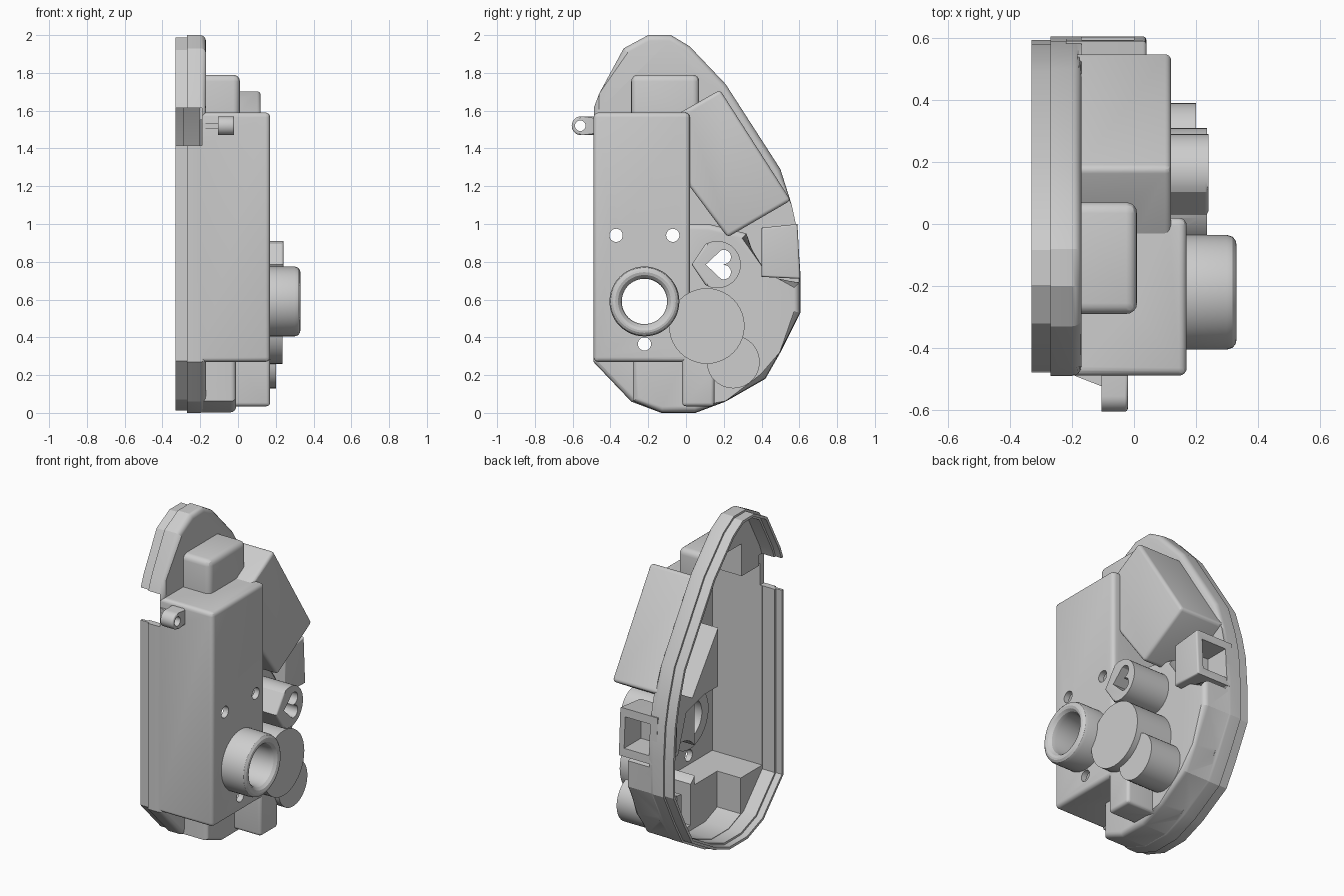
import bpy, bmesh, math
from mathutils import Vector

if "Cube" in bpy.data.objects:
    bpy.data.objects.remove(bpy.data.objects["Cube"])

grey = bpy.data.materials.new("moulded grey")
grey.use_nodes = True
colour = (0.61, 0.61, 0.61, 1)
grey.diffuse_color = colour
grey.node_tree.nodes["Principled BSDF"].inputs["Base Color"].default_value = colour


def make(name, bm):
    bmesh.ops.remove_doubles(bm, verts=bm.verts, dist=1e-5)
    bmesh.ops.recalc_face_normals(bm, faces=bm.faces)
    mesh = bpy.data.meshes.new(name)
    bm.to_mesh(mesh)
    bm.free()
    mesh.materials.append(grey)
    ob = bpy.data.objects.new(name, mesh)
    bpy.context.collection.objects.link(ob)
    return ob


def prism(name, pts, x0, x1, bevel=0, sides=False):
    """Extrude a (y, z) outline along x; round the outer end and optionally the corners."""
    bm = bmesh.new()
    near = [bm.verts.new((x0, y, z)) for y, z in pts]
    far = [bm.verts.new((x1, y, z)) for y, z in pts]
    bm.faces.new(near[::-1])
    bm.faces.new(far)
    for i in range(len(pts)):
        bm.faces.new((near[i - 1], near[i], far[i], far[i - 1]))
    if bevel:
        edges = [e for e in bm.edges
                 if all(abs(v.co.x - x1) < 1e-5 for v in e.verts)
                 or (sides and abs(e.verts[0].co.x - e.verts[1].co.x) > 1e-4)]
        bmesh.ops.bevel(bm, geom=edges, offset=bevel, segments=4, profile=0.5,
                        affect='EDGES', clamp_overlap=True)
    return make(name, bm)


def inset(pts, d):
    """Offset an outline inwards with mitred corners."""
    n = len(pts)
    p = [Vector(q) for q in pts]
    area = sum(p[i].cross(p[(i + 1) % n]) for i in range(n))
    s = 1 if area > 0 else -1
    out = []
    for i in range(n):
        a = (p[i] - p[i - 1]).normalized()
        b = (p[(i + 1) % n] - p[i]).normalized()
        na, nb = Vector((-a.y, a.x)) * s, Vector((-b.y, b.x)) * s
        out.append(p[i] + (na + nb) * d / (1 + na.dot(nb)))
    return out


def arc(cy, cz, r, a0=0, a1=360, n=40):
    full = a1 - a0 == 360
    steps = [math.radians(a0 + (a1 - a0) * i / n) for i in range(n if full else n + 1)]
    return [(cy + r * math.cos(a), cz + r * math.sin(a)) for a in steps]


def rect(y0, z0, y1, z1):
    return [(y0, z0), (y1, z0), (y1, z1), (y0, z1)]


def volume(mesh):
    bm = bmesh.new()
    bm.from_mesh(mesh)
    v = bm.calc_volume(signed=True)
    bm.free()
    return v


def boolean(target, tool, op):
    """Combine two solids, taking the first solver whose volume is plausible."""
    before = volume(target.data)
    size = abs(volume(tool.data))
    for solver in ('MANIFOLD', 'EXACT', 'FLOAT'):
        mod = target.modifiers.new("bool", 'BOOLEAN')
        mod.operation, mod.solver, mod.object = op, solver, tool
        bpy.context.view_layer.update()
        graph = bpy.context.evaluated_depsgraph_get()
        mesh = bpy.data.meshes.new_from_object(target.evaluated_get(graph))
        target.modifiers.remove(mod)
        change = (volume(mesh) - before) * (1 if op == 'UNION' else -1)
        if len(mesh.polygons) and 1e-7 < change < size * 1.01:
            target.data = mesh
            break
    bpy.data.objects.remove(tool)


def smooth(ob):
    bpy.ops.object.select_all(action='DESELECT')
    ob.select_set(True)
    bpy.context.view_layer.objects.active = ob
    bpy.ops.object.shade_smooth_by_angle(angle=math.radians(25))


# Outlines in (y, z)
rim = [(-0.49, 0.27), (-0.29, 0.06), (-0.13, 0), (0.05, 0), (0.21, 0.06), (0.42, 0.18),
       (0.5, 0.32), (0.605, 0.53), (0.605, 0.75), (0.59, 0.96), (0.56, 1.1), (0.5, 1.29),
       (0.21, 1.74), (0.02, 1.94), (-0.08, 2), (-0.2, 2), (-0.33, 1.93), (-0.46, 1.69),
       (-0.49, 1.61)]
lower = [(-0.28, 0.5), (-0.28, 0.062), (-0.13, 0.003), (0.05, 0.003), (0.21, 0.063),
         (0.418, 0.183), (0.497, 0.322), (0.602, 0.531), (0.602, 0.69), (0.4, 0.72),
         (0.32, 0.95), (0.12, 1), (-0.1, 1)]
angled = [(-0.1, 1.36), (0.22, 0.93), (0.555, 1.125), (0.18, 1.71), (-0.1, 1.55)]
heart_boss = [(0.03, 0.785)] + arc(0.165, 0.785, 0.125, -120, 120, 28)
heart_hole = ([(0.105, 0.785)] + arc(0.2, 0.745, 0.038, -115, 75, 12) + [(0.195, 0.785)]
              + arc(0.2, 0.825, 0.038, -75, 115, 12))

# Hollow chambers: outline, outer x, bevel, bevel the corners too
chambers = [
    (rect(-0.489, 0.27, 0.02, 1.59), 0.17, 0.025, True),
    (rect(-0.29, 1.3, 0.07, 1.79), 0.01, 0.035, True),
    (angled, 0.12, 0.02, True),
    (lower, -0.01, 0.03, False),
    (rect(-0.02, 0.035, 0.15, 0.5), 0.17, 0.02, True),
    (arc(0.11, 0.46, 0.2), 0.235, 0.025, False),
    (arc(0.25, 0.27, 0.14), 0.2, 0.025, False),
]

# Shell: flange, mating lip, chambers and boss
shell = prism("housing_shell", rim, -0.27, -0.17, 0.03)
boolean(shell, prism("lip", inset(rim, 0.012), -0.33, -0.25), 'UNION')
for pts, x1, bevel, sides in chambers:
    boolean(shell, prism("chamber", pts, -0.24, x1, bevel, sides), 'UNION')
boolean(shell, prism("boss", heart_boss, -0.24, 0.24, 0.012), 'UNION')

# Hollow out the inside, open at the back
WALL = 0.04
boolean(shell, prism("lip_step", inset(rim, 0.028), -0.4, -0.29), 'DIFFERENCE')
boolean(shell, prism("cavity", inset(rim, WALL), -0.4, -0.205), 'DIFFERENCE')
for pts, x1, _, _ in chambers:
    boolean(shell, prism("cavity", inset(pts, WALL), -0.41, x1 - 0.035), 'DIFFERENCE')

# Through holes and the gap in the front rim
holes = [arc(-0.22, 0.59, 0.122), heart_hole]
holes += [arc(y, z, 0.035, n=24) for y, z in [(-0.37, 0.94), (-0.07, 0.94), (-0.22, 0.365)]]
for pts in holes:
    boolean(shell, prism("hole", pts, -0.5, 0.5), 'DIFFERENCE')
boolean(shell, prism("gap", rect(-0.7, 1.415, -0.42, 1.615), -0.5, -0.19), 'DIFFERENCE')

# Round collar
bm = bmesh.new()
profile = [(0.12, 0.13), (0.12, 0.285), (0.126, 0.309), (0.14, 0.325), (0.155, 0.33),
           (0.166, 0.328), (0.179, 0.318), (0.185, 0.3), (0.185, 0.13)]
vs = [bm.verts.new((x, -0.22 + r, 0.59)) for r, x in profile]
es = [bm.edges.new((vs[i - 1], vs[i])) for i in range(len(vs))]
bmesh.ops.spin(bm, geom=vs + es, cent=(0, -0.22, 0.59), axis=(1, 0, 0),
               angle=math.tau, steps=48)
collar = make("collar", bm)

# Side socket with a square mouth facing the rear
socket = prism("side_socket", [(0.4, 0.72), (0.605, 0.71), (0.59, 1.0), (0.4, 0.98)],
               -0.22, 0.04, 0.012)
boolean(socket, prism("mouth", rect(0.44, 0.76, 0.7, 0.95), -0.17, 0.0), 'DIFFERENCE')

# Lug with eyelet and its gusset
lug_outline = [(-0.47, 1.47)] + arc(-0.555, 1.52, 0.05, 270, 90, 16) + [(-0.47, 1.57)]
lug = prism("lug", lug_outline, -0.105, -0.02, 0.01)
boolean(lug, prism("eyelet", arc(-0.56, 1.52, 0.028, n=24), -0.3, 0.3), 'DIFFERENCE')
bm = bmesh.new()
wedge = [(-0.19, -0.48), (-0.19, -0.49), (-0.1, -0.525), (-0.1, -0.48)]
base = bm.faces.new([bm.verts.new((x, y, 1.505)) for x, y in wedge])
ext = bmesh.ops.extrude_face_region(bm, geom=[base])
bmesh.ops.translate(bm, vec=(0, 0, 0.03),
                    verts=[v for v in ext["geom"] if isinstance(v, bmesh.types.BMVert)])
gusset = make("lug_gusset", bm)

for ob in (shell, collar, socket, lug, gusset):
    smooth(ob)
